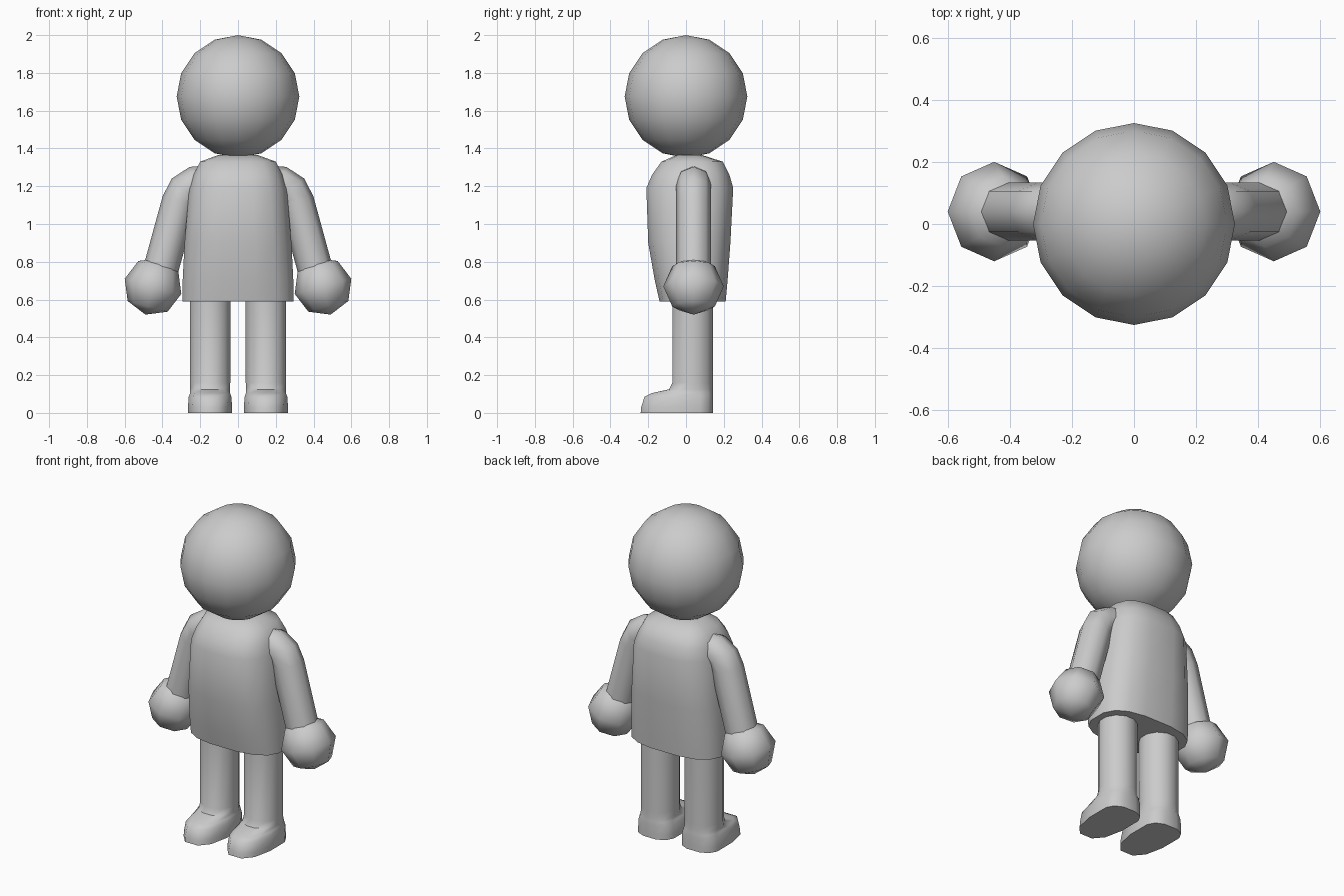
import bpy, bmesh, math
from mathutils import Vector, Matrix

cube = bpy.data.objects.get("Cube")
if cube:
    bpy.data.objects.remove(cube, do_unlink=True)

grey = bpy.data.materials.new("plain grey")
grey.use_nodes = True
GREY = (0.6, 0.6, 0.6, 1)
grey.diffuse_color = GREY
grey.node_tree.nodes["Principled BSDF"].inputs["Base Color"].default_value = GREY


def finish(bm, name, angle=50):
    bmesh.ops.recalc_face_normals(bm, faces=bm.faces)
    mesh = bpy.data.meshes.new(name)
    bm.to_mesh(mesh)
    bm.free()
    mesh.materials.append(grey)
    obj = bpy.data.objects.new(name, mesh)
    bpy.context.collection.objects.link(obj)
    bpy.ops.object.select_all(action='DESELECT')
    obj.select_set(True)
    bpy.context.view_layer.objects.active = obj
    bpy.ops.object.shade_smooth_by_angle(angle=math.radians(angle))
    return obj


def loft(name, rings, angle=50):
    """Skin a list of point rings and cap both ends."""
    bm = bmesh.new()
    loops = [[bm.verts.new(p) for p in ring] for ring in rings]
    n = len(loops[0])
    for a, b in zip(loops, loops[1:]):
        for i in range(n):
            j = (i + 1) % n
            bm.faces.new((a[i], a[j], b[j], b[i]))
    bm.faces.new(loops[0])
    bm.faces.new(loops[-1])
    return finish(bm, name, angle)


def ball(name, segments, rings, centre, radii, tilt=0):
    bm = bmesh.new()
    bmesh.ops.create_uvsphere(bm, u_segments=segments, v_segments=rings, radius=1)
    bm.transform(Matrix.Translation(centre) @ Matrix.Rotation(tilt, 4, 'Y')
                 @ Matrix.Diagonal((*radii, 1)))
    return finish(bm, name, 60)


def power(v, e):
    return math.copysign(abs(v) ** e, v)


def section(cx, cy, z, half, front, back, e=1, n=12):
    """Rounded horizontal outline with separate front and back depth."""
    pts = []
    for i in range(n):
        a = math.tau * (i + 0.5) / n
        c, s = power(math.cos(a), e), power(math.sin(a), e)
        fit = power(math.cos(math.pi / n), e)
        pts.append((cx + half * c / fit, cy + (back if s > 0 else front) * s / fit, z))
    return pts


# head
ball("head", 16, 8, (0, 0, 1.675), (0.325, 0.325, 0.325))

# torso: height, half width, front depth, back depth
torso = [(0.59, 0.295, 0.175, 0.175), (0.7, 0.293, 0.2, 0.185),
         (0.9, 0.283, 0.235, 0.2), (1.19, 0.258, 0.245, 0.215),
         (1.26, 0.235, 0.215, 0.195), (1.33, 0.2, 0.165, 0.16),
         (1.365, 0.105, 0.085, 0.05)]
loft("torso", [section(0, 0.035, z, w, f, b, 0.72, 16) for z, w, f, b in torso])

# leg and foot in one skin: height, half width, front depth, roundness
leg = [(0, 0.117, 0.275, 0.75), (0.03, 0.117, 0.272, 0.75),
       (0.085, 0.113, 0.255, 0.75), (0.105, 0.106, 0.215, 0.8),
       (0.125, 0.106, 0.125, 0.95), (0.16, 0.107, 0.107, 1), (0.64, 0.107, 0.107, 1)]

# arm centre line, seen from the front
arm = [(0.15, 1.218), (0.23, 1.213), (0.28, 1.18), (0.31, 1.12), (0.425, 0.7)]

for side, word in ((1, "left"), (-1, "right")):
    loft(word + "_leg", [section(side * 0.148, 0.035, z, w, f, 0.107, e)
                         for z, w, f, e in leg])

    path = [Vector((side * x, 0.04, z)) for x, z in arm]
    rings = []
    for i, p in enumerate(path):
        along = (path[min(i + 1, len(path) - 1)] - path[max(i - 1, 0)]).normalized()
        across = along.cross(Vector((0, 1, 0)))
        rings.append([p + 0.093 * (across * math.cos(a) + Vector((0, 1, 0)) * math.sin(a))
                      for a in (math.tau * k / 8 for k in range(8))])
    loft(word + "_arm", rings, 60)

    ball(word + "_hand", 8, 4, (side * 0.45, 0.04, 0.67), (0.155, 0.16, 0.155),
         math.radians(-15 * side))
